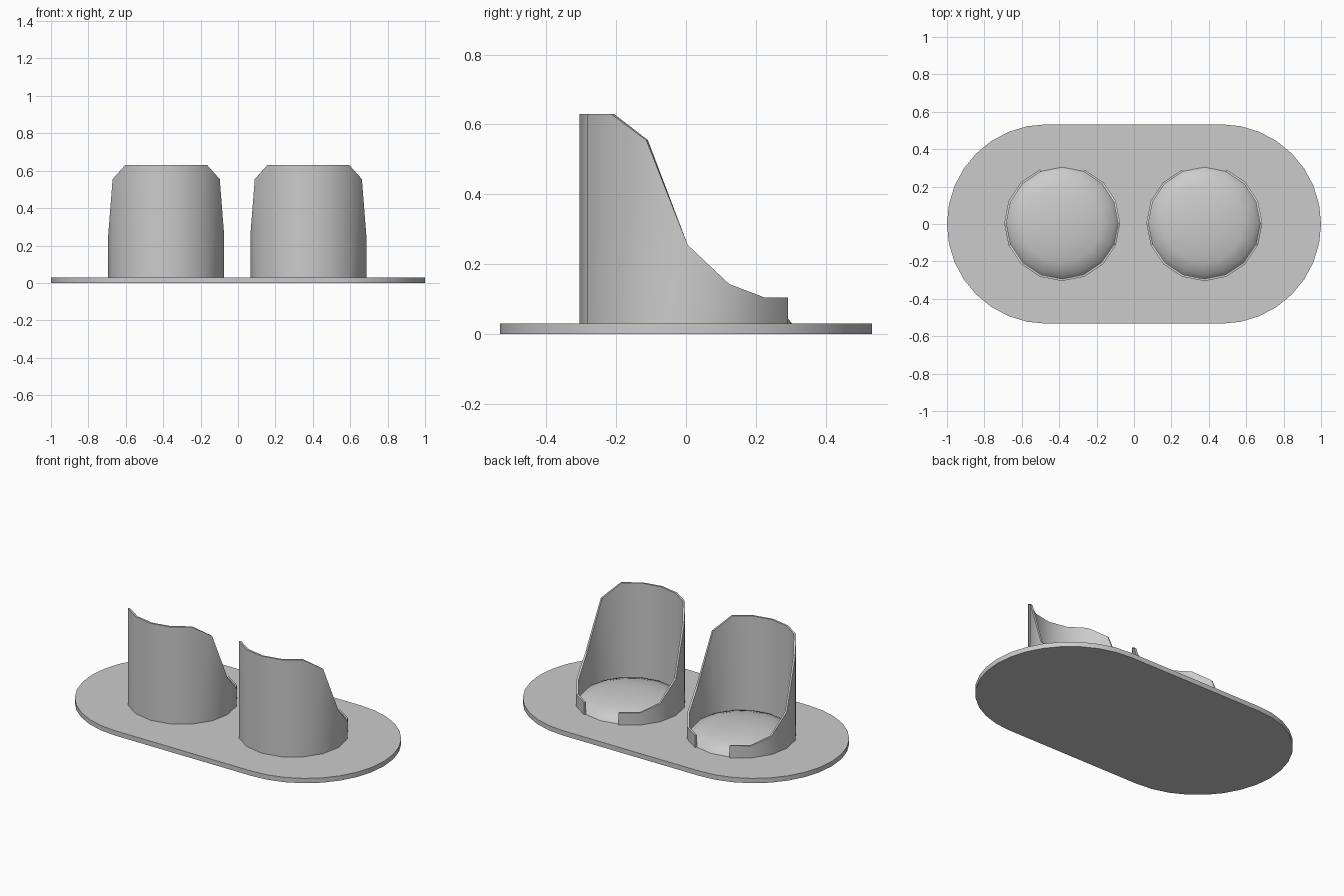
import bpy, bmesh
from math import sin, cos, pi, radians

if "Cube" in bpy.data.objects:
    bpy.data.objects.remove(bpy.data.objects["Cube"])

BASE_Z = 0.03
R_OUT, R_IN = 0.31, 0.298
CY = 0.005


def finish(name, bm, location=(0, 0, 0), angle=30):
    bmesh.ops.recalc_face_normals(bm, faces=bm.faces)
    mesh = bpy.data.meshes.new(name)
    bm.to_mesh(mesh)
    bm.free()
    obj = bpy.data.objects.new(name, mesh)
    obj.location = location
    bpy.context.collection.objects.link(obj)
    bpy.ops.object.select_all(action='DESELECT')
    obj.select_set(True)
    bpy.context.view_layer.objects.active = obj
    bpy.ops.object.shade_smooth_by_angle(angle=radians(angle))
    return obj


# Backing plate: flat slab with fully rounded ends
def plate():
    bm = bmesh.new()
    r, half, n = 0.533, 0.467, 16
    outline = []
    for side, start in ((1, -pi / 2), (-1, pi / 2)):
        for i in range(n + 1):
            a = start + pi * i / n
            outline.append(bm.verts.new((side * half + r * cos(a), r * sin(a), 0)))
    face = bm.faces.new(outline)
    top = bmesh.ops.extrude_face_region(bm, geom=[face])['geom']
    bmesh.ops.translate(bm, vec=(0, 0, BASE_Z),
                        verts=[v for v in top if isinstance(v, bmesh.types.BMVert)])
    if len([f for f in bm.faces if len(f.verts) > 4]) < 2:
        bm.faces.new(outline)
    finish("backing_plate", bm)


# Visor: thin 16-sided tube, open at the back, with a swept cut-away rim
def visor(name, x):
    rim = [0.63, 0.63, 0.63, 0.555, 0.255, 0.143, 0.105, 0.105]  # front to back
    bm = bmesh.new()
    rows = []
    for k in range(-7, 8):
        a = -pi / 2 + k * pi / 8
        z = rim[abs(k)]
        rows.append([bm.verts.new((r * cos(a), r * sin(a), h))
                     for r, h in ((R_OUT, BASE_Z), (R_OUT, z), (R_IN, z), (R_IN, BASE_Z))])
    for p, q in zip(rows, rows[1:]):
        for i in range(4):
            j = (i + 1) % 4
            bm.faces.new((p[i], q[i], q[j], p[j]))
    bm.faces.new(rows[0])
    bm.faces.new(rows[-1])
    finish(name, bm, (x, CY, 0))


# Lens: shallow dome sitting inside the visor
def lens(name, x):
    bm = bmesh.new()
    seg, rings, r, h = 16, 4, 0.299, 0.07
    loops = []
    for j in range(rings):
        t = pi / 2 * j / rings
        loops.append([bm.verts.new((r * cos(t) * cos(2 * pi * i / seg),
                                    r * cos(t) * sin(2 * pi * i / seg),
                                    BASE_Z + h * sin(t))) for i in range(seg)])
    apex = bm.verts.new((0, 0, BASE_Z + h))
    for i in range(seg):
        k = (i + 1) % seg
        for lo, hi in zip(loops, loops[1:]):
            bm.faces.new((lo[i], lo[k], hi[k], hi[i]))
        bm.faces.new((loops[-1][i], loops[-1][k], apex))
    bm.faces.new(loops[0][::-1])
    finish(name, bm, (x, CY, 0), 40)


plate()
for side, x in (("left", -0.384), ("right", 0.376)):
    visor(side + "_visor", x)
    lens(side + "_lens", x)
